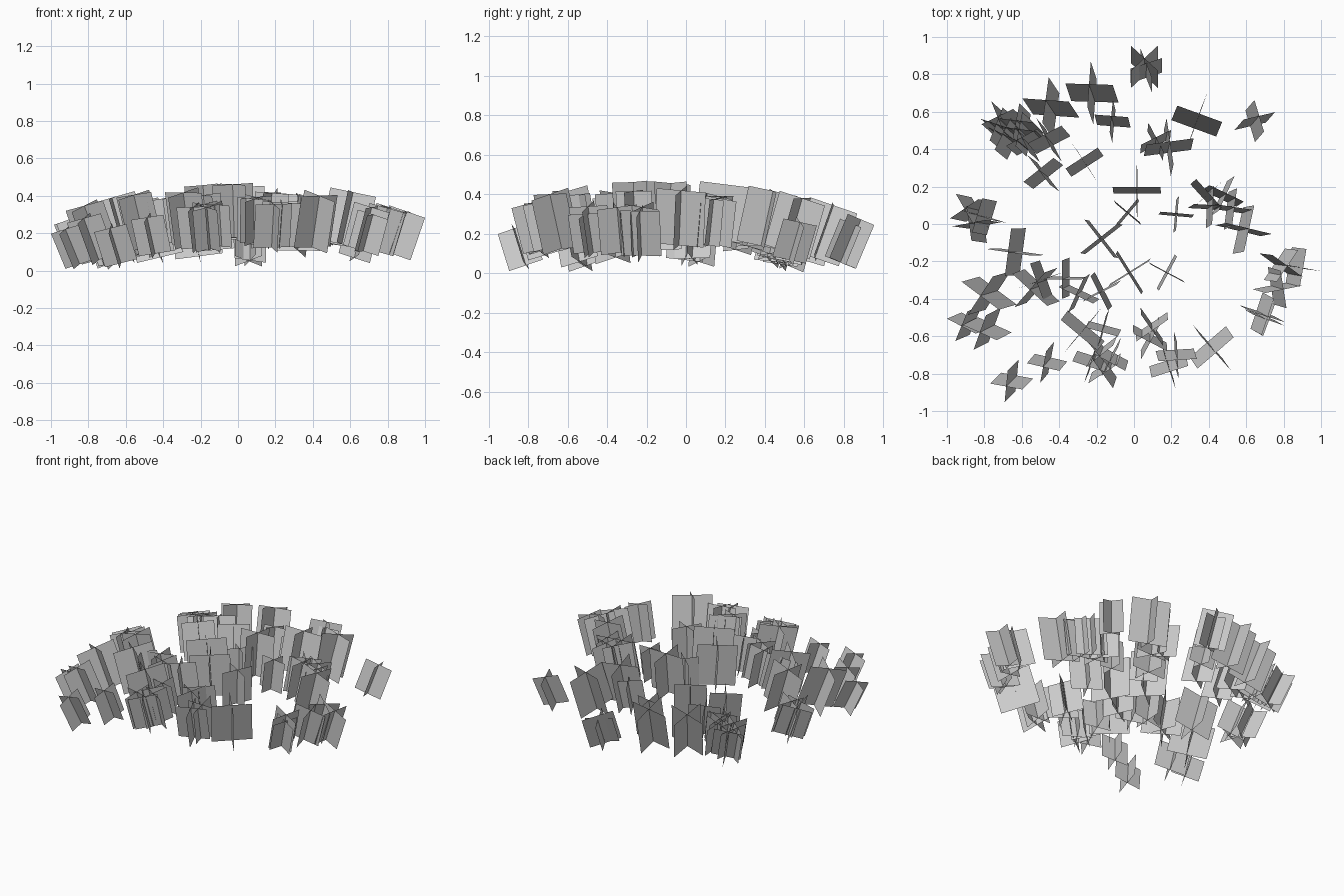
import bpy, bmesh, math, random
from mathutils import Vector, Matrix

if "Cube" in bpy.data.objects:
    bpy.data.objects.remove(bpy.data.objects["Cube"])

random.seed(4)
CENTRE = Vector((.05, -.12, 0))  # crown of the invisible mound the tufts grow on
TOP = .18                        # height of the crown
LEAN_R, DROP_R = 2.5, 3.3        # how fast tufts lean and sink away from the crown

# Tufts by card width: (x, y, yaw in degrees) of each tuft's middle
LARGE = [(-.23, .71, -3), (-.45, .63, -6), (.33, .56, -20), (.01, .19, 0),
         (-.18, -.07, 38), (-.03, -.25, 32), (-.64, -.14, -8), (-.78, -.36, -35),
         (-.28, -.56, -40), (.41, -.65, 41), (.18, .42, 8), (.58, -.02, -13),
         (-.53, -.33, 48)]
MEDIUM = [(-.46, .46, -63), (-.27, .34, 33), (.17, -.25, -28),
          (.38, .16, 42), (.40, .10, 87), (.47, .16, -25), (.51, .09, -8),
          (.09, -.54, 35), (.08, -.60, -28), (.68, -.47, -18), (-.37, -.28, 0),
          (-.50, -.29, 20), (-.18, -.35, 27), (-.30, -.36, -25), (.22, -.69, 3),
          (.18, -.75, 18), (.86, -.22, -10), (.76, -.33, 10), (.78, -.21, -35),
          (-.49, .28, 38), (.05, .85, 45), (-.79, -.55, -22)]
SMALL = [(-.12, .56, -5), (-.04, .07, -40), (.22, .06, -5), (-.66, -.83, -8),
         (-.47, -.73, -12), (-.17, -.55, -15), (.11, .45, -63), (-.89, -.52, -25),
         (.06, .83, 20), (.69, -.49, 70), (.64, .56, 15)]
# Dense patches: (x, y, spread, count)
PATCHES = [(-.64, .50, .09, 6), (-.84, .04, .06, 3), (-.18, -.71, .07, 4)]


def add_tuft(bm, x, y, yaw, w, h):
    """Two crossed upright cards, leaning away from the crown."""
    n = (Vector((x, y, 0)) - CENTRE) / LEAN_R
    n.z = math.sqrt(1 - n.x ** 2 - n.y ** 2)
    foot = Vector((x - n.x * h / 2, y - n.y * h / 2, 0))
    foot.z = TOP - (foot - CENTRE).length_squared / (2 * DROP_R)
    lean = Vector((0, 0, 1)).rotation_difference(n).to_matrix().to_4x4()
    for turn in (0, 90):
        m = Matrix.Translation(foot) @ lean @ Matrix.Rotation(math.radians(yaw + turn), 4, 'Z')
        card = [(-w / 2, 0, 0), (w / 2, 0, 0), (w / 2, 0, h), (-w / 2, 0, h)]
        bm.faces.new([bm.verts.new(m @ Vector(c)) for c in card])


def build(name, tufts, w, h):
    bm = bmesh.new()
    for x, y, yaw in tufts:
        add_tuft(bm, x, y, yaw, w, h)
    mesh = bpy.data.meshes.new(name)
    bm.to_mesh(mesh)
    bm.free()
    obj = bpy.data.objects.new(name, mesh)
    bpy.context.collection.objects.link(obj)
    return obj


# Scatter the dense patches
patch = []
for px, py, spread, count in PATCHES:
    for i in range(count):
        a = math.tau * i / count + random.uniform(-.4, .4)
        d = spread * random.uniform(.5, 1)
        patch.append((px + d * math.cos(a), py + d * math.sin(a), random.uniform(-45, 45)))

parts = [build("large_grass_tufts", LARGE, .255, .285),
         build("medium_grass_tufts", MEDIUM, .205, .24),
         build("small_grass_tufts", SMALL, .18, .205),
         build("dense_grass_patches", patch, .19, .23)]

# Centre the field and keep the lowest card corner on or above z = 0
pts = [v.co for p in parts for v in p.data.vertices]
shift = [-(min(c[i] for c in pts) + max(c[i] for c in pts)) / 2 for i in (0, 1)]
shift.append(max(0, -min(c.z for c in pts)))
for p in parts:
    p.data.transform(Matrix.Translation(shift))
